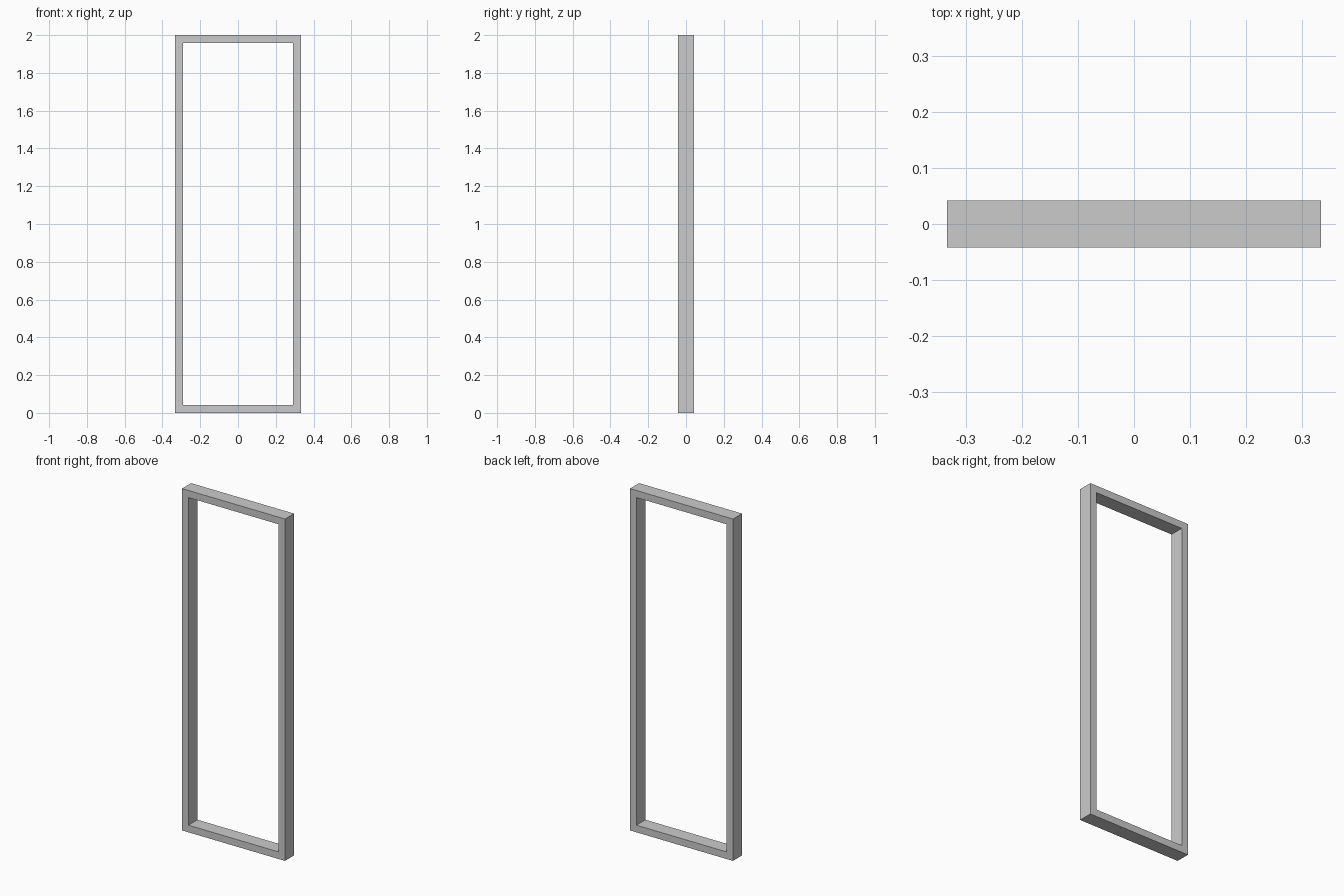
import bpy, bmesh

if "Cube" in bpy.data.objects:
    bpy.data.objects.remove(bpy.data.objects["Cube"])

HALF_W, HALF_D, HEIGHT, BAR = 0.3333, 0.0417, 2.0, 0.0417


def rectangle(bm, inset):
    """Front-facing rectangle of vertices, inset from the outer edge."""
    x, lo, hi = HALF_W - inset, inset, HEIGHT - inset
    return [bm.verts.new((px, -HALF_D, pz))
            for px, pz in ((-x, lo), (x, lo), (x, hi), (-x, hi))]


# Front face of the frame: ring between outer and inner rectangles
bm = bmesh.new()
outer, inner = rectangle(bm, 0), rectangle(bm, BAR)
ring = []
for i in range(4):
    j = (i + 1) % 4
    ring.append(bm.faces.new((outer[i], outer[j], inner[j], inner[i])))

# Extrude through the depth, keeping the front ring as a closed solid
result = bmesh.ops.extrude_face_region(bm, geom=ring, use_keep_orig=True)
back = [v for v in result["geom"] if isinstance(v, bmesh.types.BMVert)]
bmesh.ops.translate(bm, verts=back, vec=(0, 2 * HALF_D, 0))
bmesh.ops.recalc_face_normals(bm, faces=bm.faces)

mesh = bpy.data.meshes.new("door_frame")
bm.to_mesh(mesh)
bm.free()
bpy.context.collection.objects.link(bpy.data.objects.new("door_frame", mesh))
